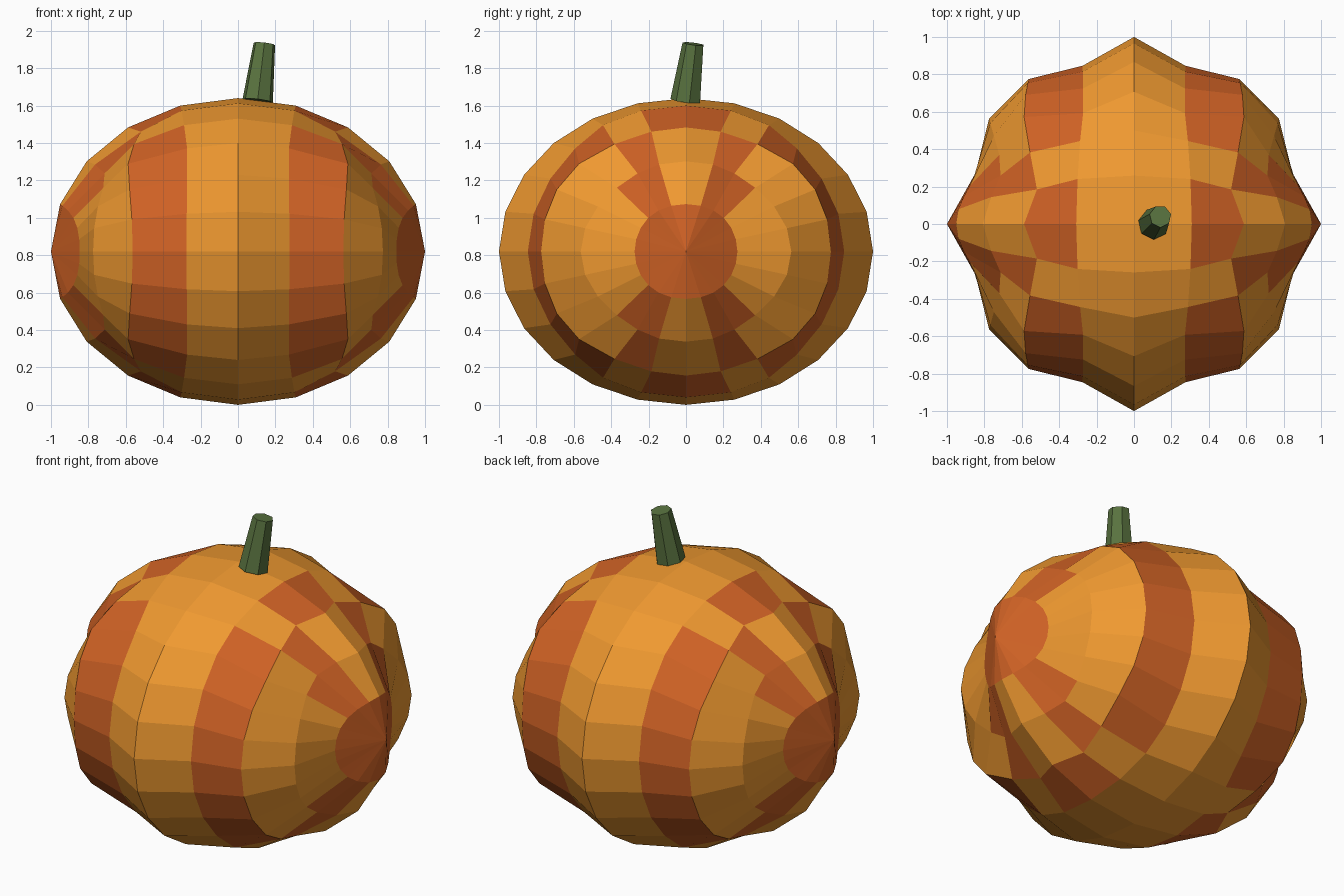
import bpy, bmesh
from math import cos, atan2, asin, hypot, radians
from mathutils import Matrix, Vector

if "Cube" in bpy.data.objects:
    bpy.data.objects.remove(bpy.data.objects["Cube"])


def material(name, rgb):
    m = bpy.data.materials.new(name)
    m.diffuse_color = (*rgb, 1)
    m.use_nodes = True
    m.node_tree.nodes["Principled BSDF"].inputs["Base Color"].default_value = m.diffuse_color
    return m


def make_object(name, bm, mats):
    me = bpy.data.meshes.new(name)
    bm.to_mesh(me)
    bm.free()
    for m in mats:
        me.materials.append(m)
    ob = bpy.data.objects.new(name, me)
    bpy.context.collection.objects.link(ob)
    return ob


light = material("light_orange", (0.87, 0.32, 0.03))
dark = material("dark_orange", (0.62, 0.12, 0.018))
green = material("stem_green", (0.10, 0.17, 0.05))

# Pumpkin body: sphere with its poles on the x axis, ribbed around z
bm = bmesh.new()
bmesh.ops.create_uvsphere(bm, u_segments=24, v_segments=10, radius=1,
                          matrix=Matrix.Rotation(radians(90), 4, 'Y'))

# Dark patches: ring counted from the middle -> steps from the vertical
dark_steps = [set(), {0, 2, 3, 4, 5}, {1}, {1, 2}, set(range(6))]
for f in bm.faces:
    c = f.calc_center_median().normalized()
    ring = min(4, int(asin(min(1, abs(c.x))) / radians(18)))
    step = min(5, int(atan2(abs(c.y), abs(c.z)) / radians(15)))
    f.material_index = int(step in dark_steps[ring])

for v in bm.verts:
    s = 0.939 + 0.061 * cos(8 * atan2(v.co.y, v.co.x))
    if hypot(v.co.x, v.co.y) < 1e-4:
        s = 1
    v.co = (v.co.x * s, v.co.y * s, 0.82 + 0.82 * v.co.z)
make_object("pumpkin_body", bm, [light, dark])

# Stem: leaning seven-sided tapered cone
base, top = Vector((0.105, 0.0, 1.625)), Vector((0.141, 0.04, 1.93))
axis = top - base
lean = Vector((0, 0, 1)).rotation_difference(axis).to_matrix().to_4x4()
bm = bmesh.new()
bmesh.ops.create_cone(bm, cap_ends=True, segments=7, radius1=0.084,
                      radius2=0.059, depth=axis.length)
low = min(bm.verts, key=lambda v: v.co.z)
turn = radians(-90) - atan2(low.co.y, low.co.x)
bm.transform(Matrix.Translation((base + top) / 2) @ lean
             @ Matrix.Rotation(turn, 4, 'Z'))
make_object("stem", bm, [green])
